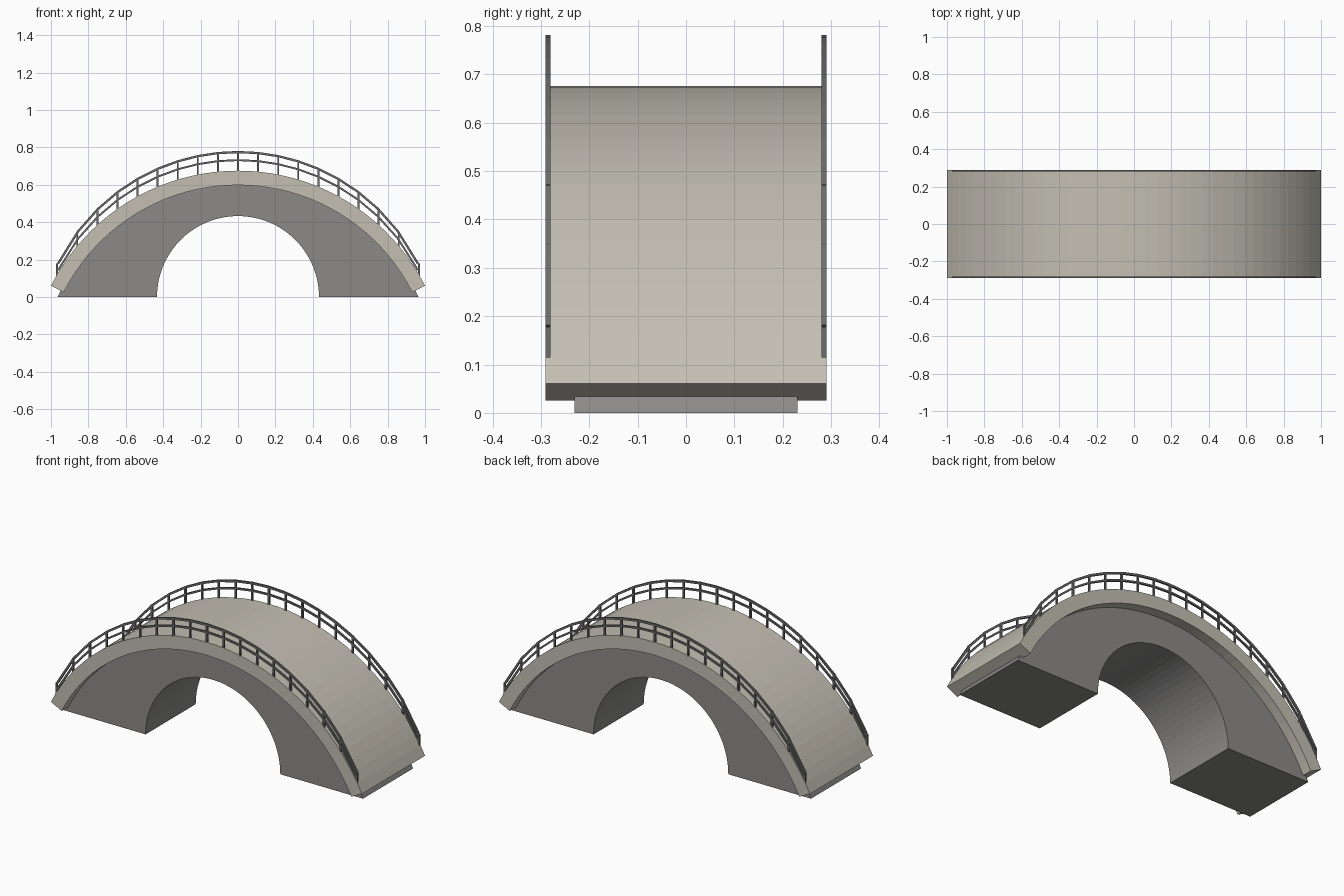
import bpy, bmesh, math

if "Cube" in bpy.data.objects:
    bpy.data.objects.remove(bpy.data.objects["Cube"])


def material(name, rgb):
    m = bpy.data.materials.new(name)
    m.diffuse_color = (*rgb, 1)
    m.use_nodes = True
    m.node_tree.nodes["Principled BSDF"].inputs["Base Color"].default_value = m.diffuse_color
    return m


STONE = material("pale stone", (0.55, 0.52, 0.45))
CONCRETE = material("grey concrete", (0.26, 0.255, 0.25))
IRON = material("dark iron", (0.15, 0.15, 0.15))


def finish(name, bm, mat):
    bmesh.ops.recalc_face_normals(bm, faces=bm.faces)
    me = bpy.data.meshes.new(name)
    bm.to_mesh(me)
    bm.free()
    me.materials.append(mat)
    ob = bpy.data.objects.new(name, me)
    bpy.context.collection.objects.link(ob)
    return ob


def arc(radius, centre_z, half_angle, n):
    """Points on an arc about the vertical, left to right."""
    pts = []
    for i in range(n + 1):
        a = half_angle * (2 * i / n - 1)
        pts.append((radius * math.sin(a), centre_z + radius * math.cos(a)))
    return pts


def add_band(bm, outer, inner, y0, y1):
    """Closed solid between two xz paths, running from y0 to y1."""
    rings = [[bm.verts.new(c) for c in ((o[0], y0, o[1]), (o[0], y1, o[1]),
                                        (i[0], y1, i[1]), (i[0], y0, i[1]))]
             for o, i in zip(outer, inner)]
    for a, b in zip(rings, rings[1:]):
        for k in range(4):
            j = (k + 1) % 4
            bm.faces.new((a[k], a[j], b[j], b[k]))
    bm.faces.new(rings[0])
    bm.faces.new(rings[-1])


# Supporting body with a semicircular opening
CZ, R = -0.445, 1.1205
bm = bmesh.new()
body_r = 1.0626
add_band(bm, arc(body_r, CZ, math.acos(-CZ / body_r), 40),
         arc(0.433, 0, math.pi / 2, 40), -0.23, 0.23)
finish("arch_body", bm, CONCRETE)

# Curved deck overhanging the body
bm = bmesh.new()
deck_angle = math.asin(1 / R)
add_band(bm, arc(R, CZ, deck_angle, 40), arc(R - 0.077, CZ, deck_angle, 40), -0.29, 0.29)
finish("deck", bm, STONE)


# Railings: two rails and evenly spaced posts on each side
def height(x, top, end):
    """Circular arc through (0, top) and (0.967, end)."""
    s = top - end
    r = (0.967 ** 2 + s * s) / (2 * s)
    return top - r + math.sqrt(r * r - x * x), r, top - r


POSTS = [0.967 * (i / 9 - 1) for i in range(19)]


def add_rail(bm, top, end, thick, y0, y1):
    outer, inner = [], []
    for x in POSTS:
        z, r, c = height(x, top, end)
        k = (r - thick) / r
        outer.append((x, z))
        inner.append((x * k, c + (z - c) * k))
    add_band(bm, outer, inner, y0, y1)


for name, y0 in (("front_railing", -0.29), ("back_railing", 0.28)):
    y1 = y0 + 0.01
    bm = bmesh.new()
    add_rail(bm, 0.781, 0.182, 0.012, y0, y1)
    add_rail(bm, 0.737, 0.145, 0.010, y0, y1)
    for x in POSTS:
        foot = CZ + math.sqrt(R * R - x * x) - 0.008
        head = height(x, 0.781, 0.182)[0] - 0.004
        add_band(bm, [(x - 0.005, head), (x + 0.005, head)],
                 [(x - 0.005, foot), (x + 0.005, foot)], y0, y1)
    finish(name, bm, IRON)
